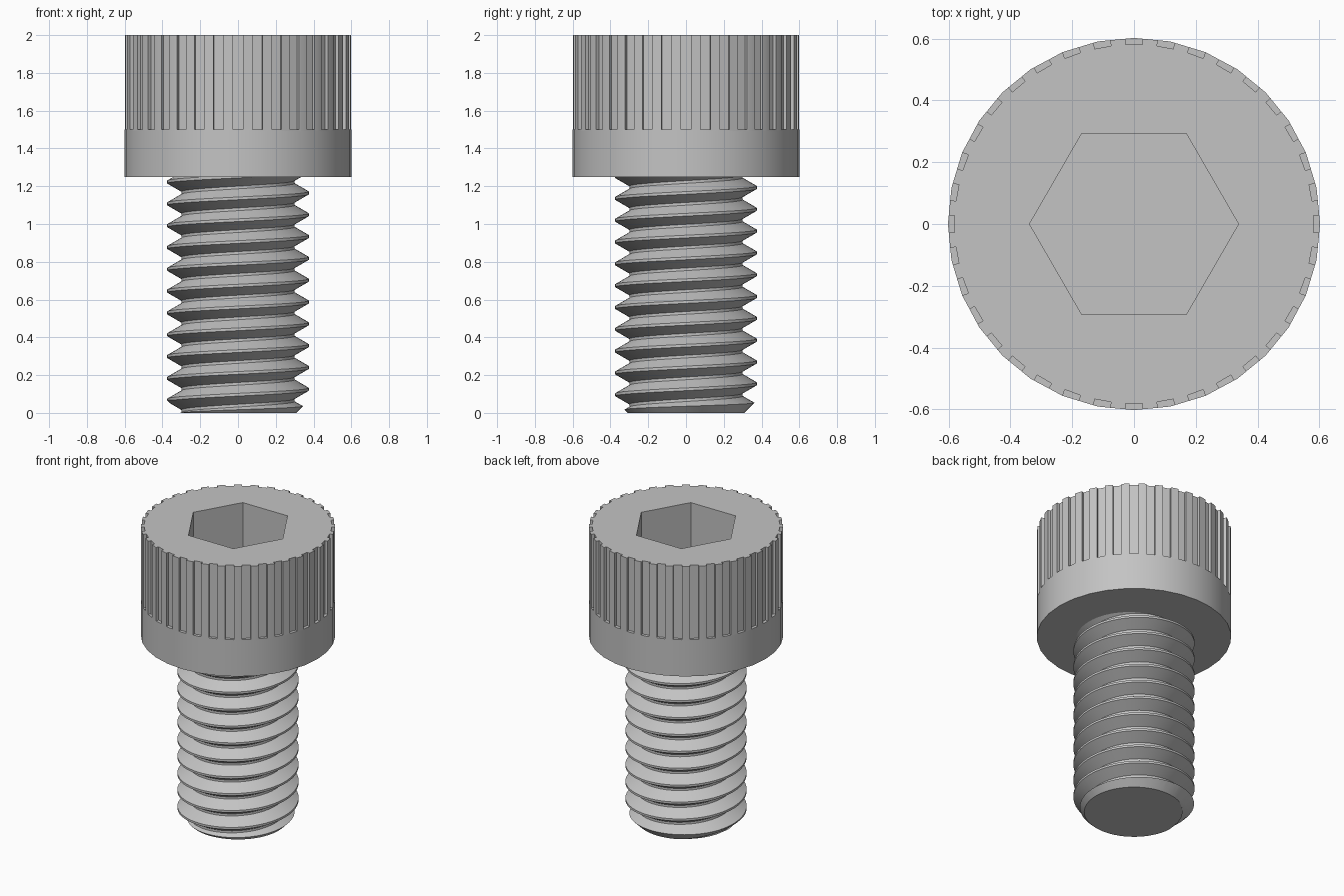
import bpy, bmesh, math

if "Cube" in bpy.data.objects:
    bpy.data.objects.remove(bpy.data.objects["Cube"], do_unlink=True)

TAU = 2 * math.pi
steel = bpy.data.materials.new("grey_steel")
steel.use_nodes = True
steel.diffuse_color = (0.55, 0.55, 0.55, 1)
steel.node_tree.nodes["Principled BSDF"].inputs["Base Color"].default_value = (0.55, 0.55, 0.55, 1)


def finish(bm, name):
    bmesh.ops.recalc_face_normals(bm, faces=bm.faces)
    mesh = bpy.data.meshes.new(name)
    bm.to_mesh(mesh)
    bm.free()
    mesh.materials.append(steel)
    obj = bpy.data.objects.new(name, mesh)
    bpy.context.collection.objects.link(obj)
    return obj


def lathe(name, profile, sides):
    """Closed solid of revolution from (radius, z) points, bottom to top."""
    bm = bmesh.new()
    rings = [[bm.verts.new((r * math.cos(TAU * i / sides), r * math.sin(TAU * i / sides), z))
              for i in range(sides)] for r, z in profile]
    for low, high in zip(rings, rings[1:]):
        for i in range(sides):
            j = (i + 1) % sides
            bm.faces.new((low[i], low[j], high[j], high[i]))
    bm.faces.new(rings[0])
    bm.faces.new(rings[-1])
    return finish(bm, name)


def activate(obj):
    bpy.ops.object.select_all(action='DESELECT')
    obj.select_set(True)
    bpy.context.view_layer.objects.active = obj


def boolean(obj, cutter, operation):
    activate(obj)
    mod = obj.modifiers.new("cut", 'BOOLEAN')
    mod.object, mod.operation, mod.solver = cutter, operation, 'EXACT'
    bpy.ops.object.modifier_apply(modifier=mod.name)
    bpy.data.objects.remove(cutter, do_unlink=True)


# Head: plain collar below, gripping band above
R, HEAD_LOW, BAND_LOW, TOP = 0.602, 1.25, 1.5, 2.0
head = lathe("head", [(R, HEAD_LOW), (R, BAND_LOW - 0.01), (R, TOP)], 32)

# Grip grooves: a ring of boxes cut from the upper band
GROOVES, FLOOR, HALF = 36, 0.58, 0.027
bm = bmesh.new()
for g in range(GROOVES):
    a = TAU * g / GROOVES
    ca, sa = math.cos(a), math.sin(a)
    box = bmesh.ops.create_cube(bm, size=1)["verts"]
    for v in box:
        r = FLOOR if v.co.x < 0 else R + 0.05
        w = HALF if v.co.y > 0 else -HALF
        z = BAND_LOW if v.co.z < 0 else TOP + 0.1
        v.co = (r * ca - w * sa, r * sa + w * ca, z)
boolean(head, finish(bm, "groove_cutter"), 'DIFFERENCE')

# Hexagonal drive socket
boolean(head, lathe("socket_cutter", [(0.338, 1.625), (0.338, TOP + 0.1)], 6), 'DIFFERENCE')

# Threaded shank: right-handed helix, trapezoid profile
PITCH, N, TURNS, CREST, ROOT, START = 0.1155, 64, 16, 0.375, 0.3, 0.0096
flat = PITCH / 16
section = [(CREST, -flat), (CREST, flat), (ROOT, PITCH / 2 - flat), (ROOT, PITCH / 2 + flat)]
bm = bmesh.new()
cols = []
for t in range(N * TURNS + 1):
    a = TAU * t / N
    lift = START + PITCH * (t / N - 2)
    cols.append([bm.verts.new((r * math.cos(a), r * math.sin(a), z + lift)) for r, z in section])
for t in range(N * (TURNS - 1)):
    here = cols[t] + [cols[t + N][0]]
    after = cols[t + 1] + [cols[t + 1 + N][0]]
    for k in range(4):
        bm.faces.new((here[k], after[k], after[k + 1], here[k + 1]))
bmesh.ops.delete(bm, geom=[v for v in bm.verts if not v.link_faces], context='VERTS')
open_edges = [e for e in bm.edges if e.is_boundary]
middle = PITCH * TURNS / 2 - 2 * PITCH
for low in (True, False):
    loop = [e for e in open_edges if (e.verts[0].co.z < middle) == low]
    centre = bm.verts.new((0, 0, sum(e.verts[0].co.z for e in loop) / len(loop)))
    for e in loop:
        bm.faces.new((e.verts[0], e.verts[1], centre))
shank = finish(bm, "threaded_shank")

# Trim the shank to length with a chamfered tip
boolean(shank, lathe("shank_trim", [(0.308, 0), (0.39, 0.082), (0.39, 1.27)], N), 'INTERSECT')

for obj in (head, shank):
    activate(obj)
    bpy.ops.object.shade_smooth_by_angle(angle=math.radians(25))
